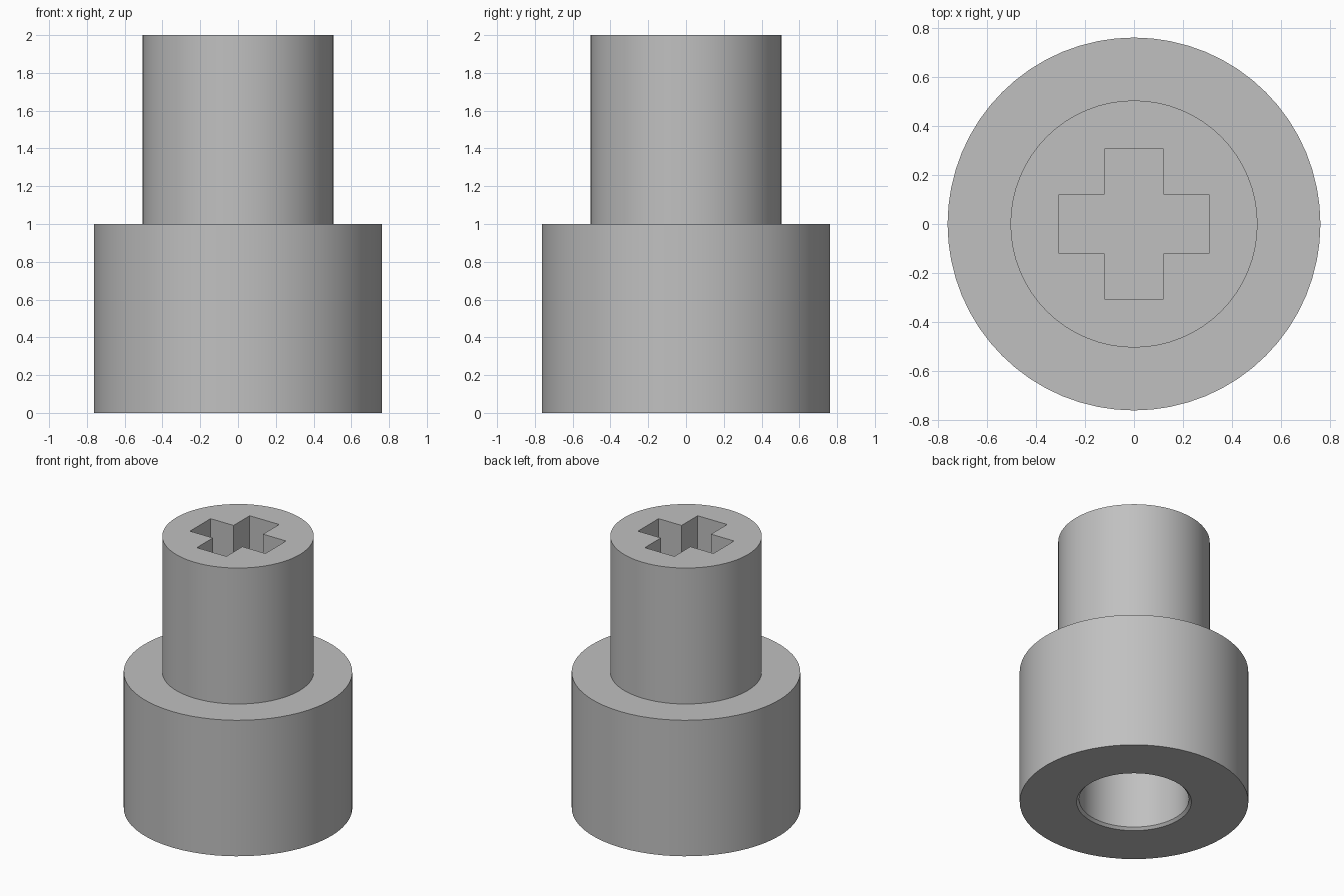
import bpy, bmesh, math

cube = bpy.data.objects.get("Cube")
if cube:
    bpy.data.objects.remove(cube, do_unlink=True)

SEGMENTS = 64

grey = bpy.data.materials.new("mid grey")
grey.use_nodes = True
colour = (0.53, 0.53, 0.53, 1)
grey.diffuse_color = colour
grey.node_tree.nodes["Principled BSDF"].inputs["Base Color"].default_value = colour


def add_object(name, bm):
    bmesh.ops.recalc_face_normals(bm, faces=bm.faces[:])
    mesh = bpy.data.meshes.new(name)
    bm.to_mesh(mesh)
    bm.free()
    mesh.materials.append(grey)
    obj = bpy.data.objects.new(name, mesh)
    bpy.context.scene.collection.objects.link(obj)
    return obj


def turned(name, profile):
    """Closed solid of revolution from (radius, z) points, capped at both ends."""
    bm = bmesh.new()
    rings = []
    for r, z in profile:
        angles = [2 * math.pi * i / SEGMENTS for i in range(SEGMENTS)]
        rings.append([bm.verts.new((r * math.cos(a), r * math.sin(a), z)) for a in angles])
    for low, high in zip(rings, rings[1:]):
        for i in range(SEGMENTS):
            j = (i + 1) % SEGMENTS
            bm.faces.new((low[i], low[j], high[j], high[i]))
    bm.faces.new(rings[0])
    bm.faces.new(rings[-1])
    return add_object(name, bm)


# Stepped body with a chamfered blind bore in its underside
body = turned("stepped_body", [
    (0.366, 0.9), (0.366, 0.018), (0.383, 0), (0.762, 0),
    (0.762, 1), (0.505, 1), (0.505, 2)])

# Cross-shaped socket cutter
reach, half, floor = 0.307, 0.12, 1.0
bm = bmesh.new()
outline = []
for turn in range(4):
    c, s = round(math.cos(turn * math.pi / 2)), round(math.sin(turn * math.pi / 2))
    for x, y in ((reach, -half), (reach, half), (half, half)):
        outline.append(bm.verts.new((x * c - y * s, x * s + y * c, floor)))
base = bm.faces.new(outline)
top = bmesh.ops.extrude_face_region(bm, geom=[base], use_keep_orig=True)
bmesh.ops.translate(bm, vec=(0, 0, 1.1),
                    verts=[g for g in top["geom"] if isinstance(g, bmesh.types.BMVert)])
cutter = add_object("cross_cutter", bm)
cutter.hide_render = True
cutter.hide_set(True)

# Cut the socket into the top
cut = body.modifiers.new("cross_socket", 'BOOLEAN')
cut.operation = 'DIFFERENCE'
cut.solver = 'EXACT'
cut.object = cutter

# Smooth round walls, crisp rims
bpy.ops.object.select_all(action='DESELECT')
body.select_set(True)
bpy.context.view_layer.objects.active = body
bpy.ops.object.modifier_apply(modifier=cut.name)
bpy.data.objects.remove(cutter, do_unlink=True)
bpy.ops.object.shade_smooth_by_angle(angle=math.radians(30))
